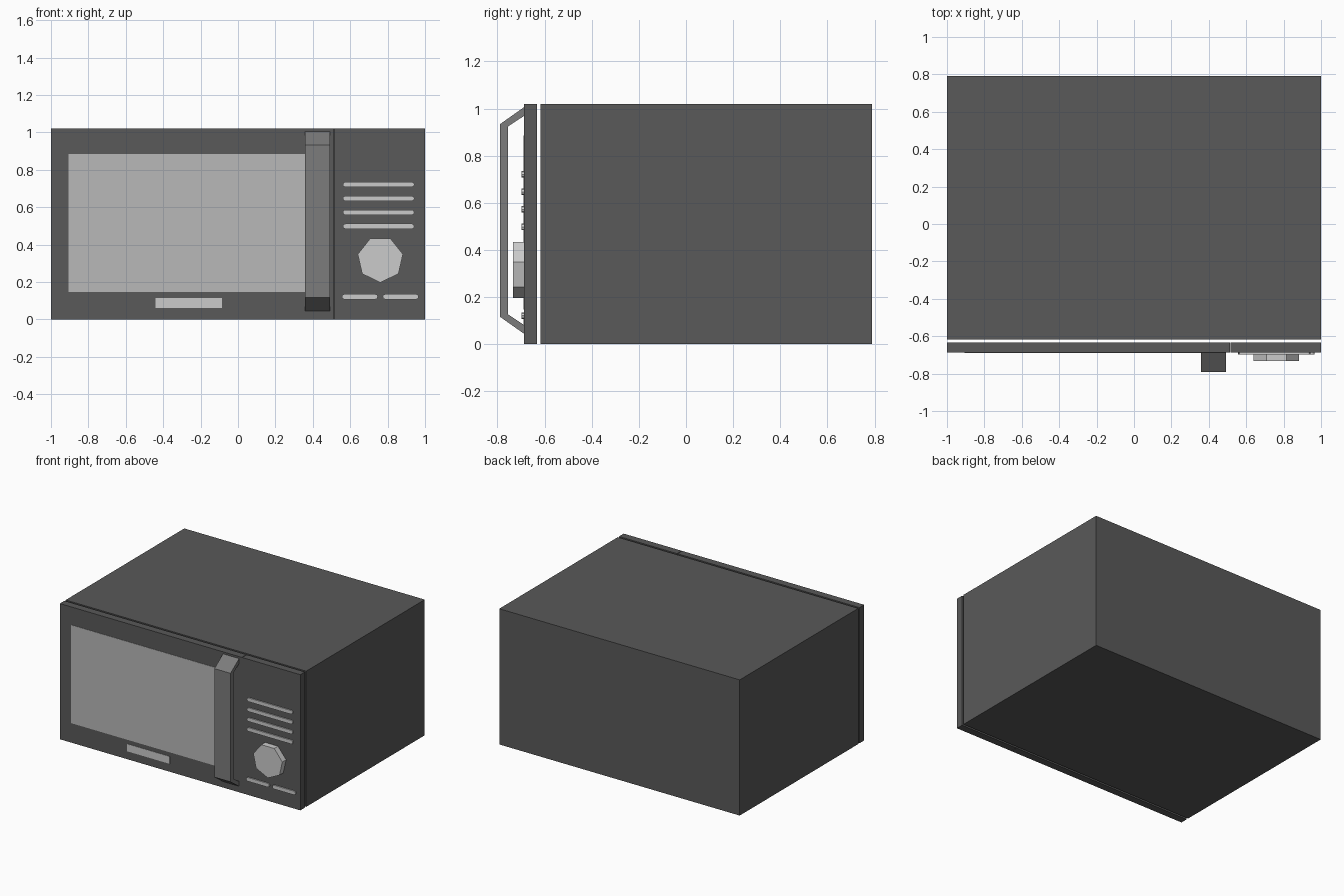
import bpy, bmesh
from math import sin, cos, pi
from mathutils import Vector

if "Cube" in bpy.data.objects:
    bpy.data.objects.remove(bpy.data.objects["Cube"])


def material(name, grey):
    m = bpy.data.materials.new(name)
    m.diffuse_color = (grey, grey, grey, 1)
    m.use_nodes = True
    m.node_tree.nodes["Principled BSDF"].inputs["Base Color"].default_value = m.diffuse_color
    return m


CASING = material("dark_casing", 0.10)
HANDLE = material("handle_grey", 0.20)
GLASS = material("window_grey", 0.48)
TRIM = material("light_trim", 0.80)


def prism(name, points, extrusion, mat):
    """Closed flat outline swept along a vector."""
    bm = bmesh.new()
    face = bm.faces.new([bm.verts.new(p) for p in points])
    swept = bmesh.ops.extrude_face_region(bm, geom=[face], use_keep_orig=True)
    verts = [g for g in swept["geom"] if isinstance(g, bmesh.types.BMVert)]
    bmesh.ops.translate(bm, verts=verts, vec=Vector(extrusion))
    bmesh.ops.recalc_face_normals(bm, faces=bm.faces)
    mesh = bpy.data.meshes.new(name)
    bm.to_mesh(mesh)
    bm.free()
    mesh.materials.append(mat)
    obj = bpy.data.objects.new(name, mesh)
    bpy.context.collection.objects.link(obj)
    return obj


def block(name, x0, x1, y0, y1, z0, z1, mat):
    outline = [(x0, y0, z0), (x1, y0, z0), (x1, y0, z1), (x0, y0, z1)]
    return prism(name, outline, (0, y1 - y0, 0), mat)


def button(name, x0, x1, z, r=0.014, steps=4):
    """Slim bar with rounded ends, standing on the control panel."""
    outline = []
    for cx, start in ((x1 - r, -pi / 2), (x0 + r, pi / 2)):
        for i in range(steps + 1):
            a = start + pi * i / steps
            outline.append((cx + r * cos(a), FRONT, z + r * sin(a)))
    return prism(name, outline, (0, -0.009, 0), TRIM)


FRONT, REAR, TOP = -0.688, -0.633, 1.02

# Main casing, then door and control panel with narrow seams between them
block("casing", -1, 1, -0.618, 0.79, 0, TOP, CASING)
block("door", -1, 0.513, FRONT, REAR, 0, TOP, CASING)
block("control_panel", 0.517, 1, FRONT, REAR, 0, TOP, CASING)

# Window and small blank plate, practically flush with the door
block("door_window", -0.905, 0.42, FRONT - 0.002, FRONT + 0.01, 0.147, 0.885, GLASS)
block("door_plate", -0.44, -0.085, FRONT - 0.002, FRONT + 0.01, 0.06, 0.115, TRIM)

# Bent strap handle: side profile (y, z) swept across its width
profile = [(FRONT, 1.005), (-0.79, 0.933), (-0.79, 0.117), (FRONT, 0.045),
           (FRONT, 0.082), (-0.756, 0.127), (-0.756, 0.923), (FRONT, 0.968)]
prism("door_handle", [(0.357, y, z) for y, z in profile], (0.134, 0, 0), HANDLE)

# Long buttons in a stack, and a pair of short ones at the bottom
for i in range(4):
    button(f"long_button_{i + 1}", 0.56, 0.943, 0.721 - 0.0745 * i)
for i, x in enumerate((0.555, 0.773)):
    button(f"short_button_{i + 1}", x, x + 0.193, 0.121)

# Seven-sided dial with one corner pointing down
R = 0.124
dial = [(0.761 + R * sin(2 * pi * i / 7), FRONT, 0.321 - R * cos(2 * pi * i / 7))
        for i in range(7)]
prism("dial", dial, (0, -0.045, 0), TRIM)
